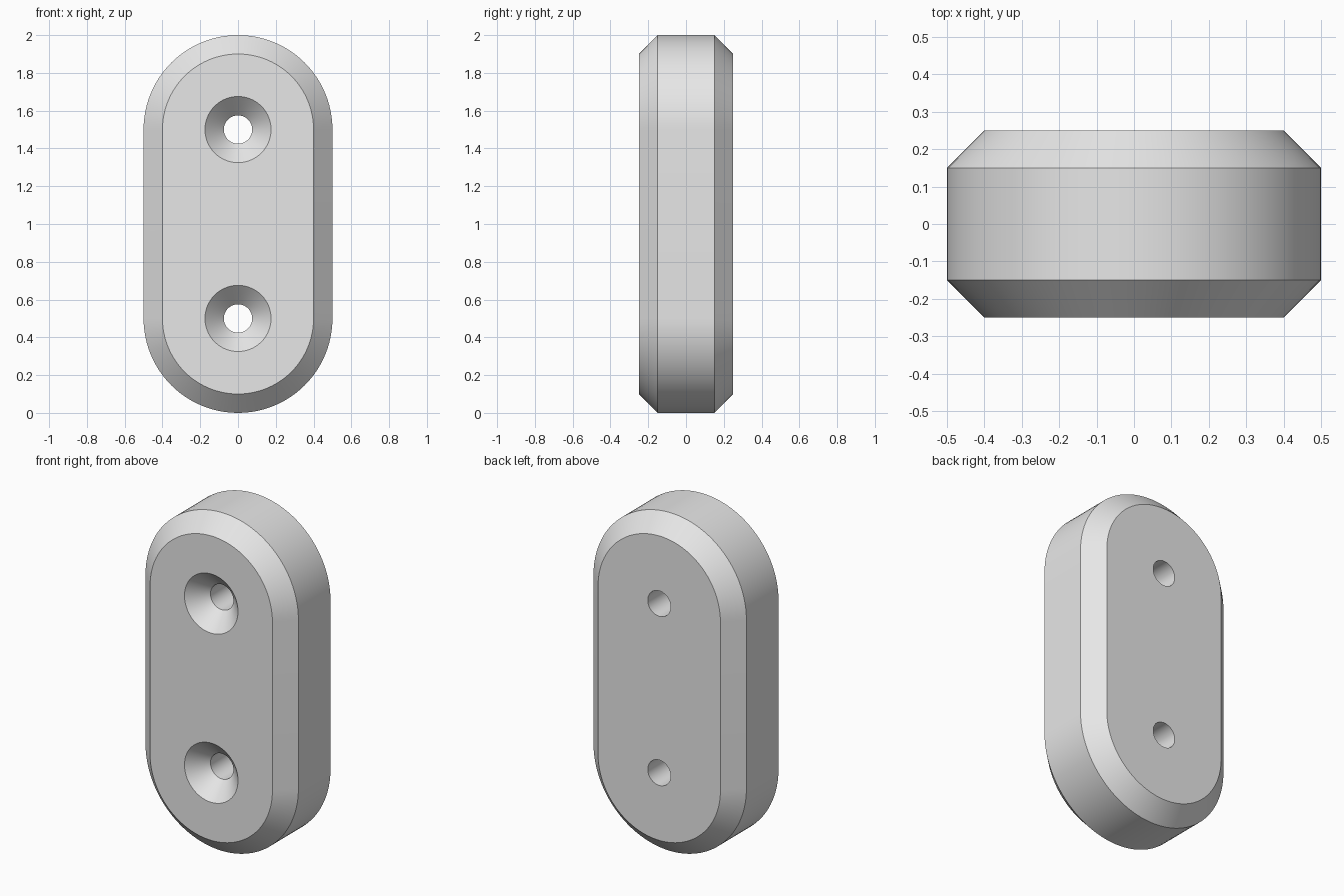
import bpy, bmesh, math

cube = bpy.data.objects.get("Cube")
if cube:
    bpy.data.objects.remove(cube, do_unlink=True)

SEG = 48  # segments per half circle


def stadium(radius, half=0.5, mid=1.0):
    """Outline of two half circles joined by straight sides, as (x, z)."""
    pts = []
    for end in (0, 1):
        for i in range(SEG + 1):
            a = math.pi * (end + i / SEG)
            z = mid + (half if end == 0 else -half)
            pts.append((radius * math.cos(a), z + radius * math.sin(a)))
    return pts


def circle(radius, z):
    return stadium(radius, 0.0, z)


def loft(name, sections):
    """Closed solid through (outline, y) sections from front to back."""
    bm = bmesh.new()
    rings = [[bm.verts.new((x, y, z)) for x, z in pts] for pts, y in sections]
    n = len(rings[0])
    for a, b in zip(rings, rings[1:]):
        for i in range(n):
            j = (i + 1) % n
            bm.faces.new((a[i], a[j], b[j], b[i]))
    bm.faces.new(rings[0])
    bm.faces.new(rings[-1])
    bmesh.ops.remove_doubles(bm, verts=bm.verts, dist=1e-5)
    bmesh.ops.recalc_face_normals(bm, faces=bm.faces)
    mesh = bpy.data.meshes.new(name)
    bm.to_mesh(mesh)
    bm.free()
    obj = bpy.data.objects.new(name, mesh)
    bpy.context.collection.objects.link(obj)
    return obj


# Plain grey material
grey = bpy.data.materials.new("light_grey")
grey.use_nodes = True
colour = (0.8, 0.8, 0.8, 1)
grey.diffuse_color = colour
grey.node_tree.nodes["Principled BSDF"].inputs["Base Color"].default_value = colour

# Rounded plate, chamfered on both sides
plate = loft("mounting_plate", [(stadium(0.4), -0.25), (stadium(0.5), -0.15),
                                (stadium(0.5), 0.15), (stadium(0.4), 0.25)])
plate.data.materials.append(grey)
bpy.context.view_layer.objects.active = plate
plate.select_set(True)

# Two countersunk screw holes, wide at the front
for z in (0.5, 1.5):
    cutter = loft("hole_cutter", [(circle(0.225, z), -0.3), (circle(0.075, z), -0.15),
                                  (circle(0.075, z), 0.3)])
    cutter.hide_render = True
    cutter.data.materials.append(grey)
    mod = plate.modifiers.new("screw_hole", "BOOLEAN")
    mod.operation = "DIFFERENCE"
    mod.solver = "EXACT"
    mod.object = cutter
    bpy.ops.object.modifier_apply(modifier=mod.name)
    bpy.data.objects.remove(cutter, do_unlink=True)

bpy.ops.object.shade_smooth_by_angle(angle=math.radians(30))
